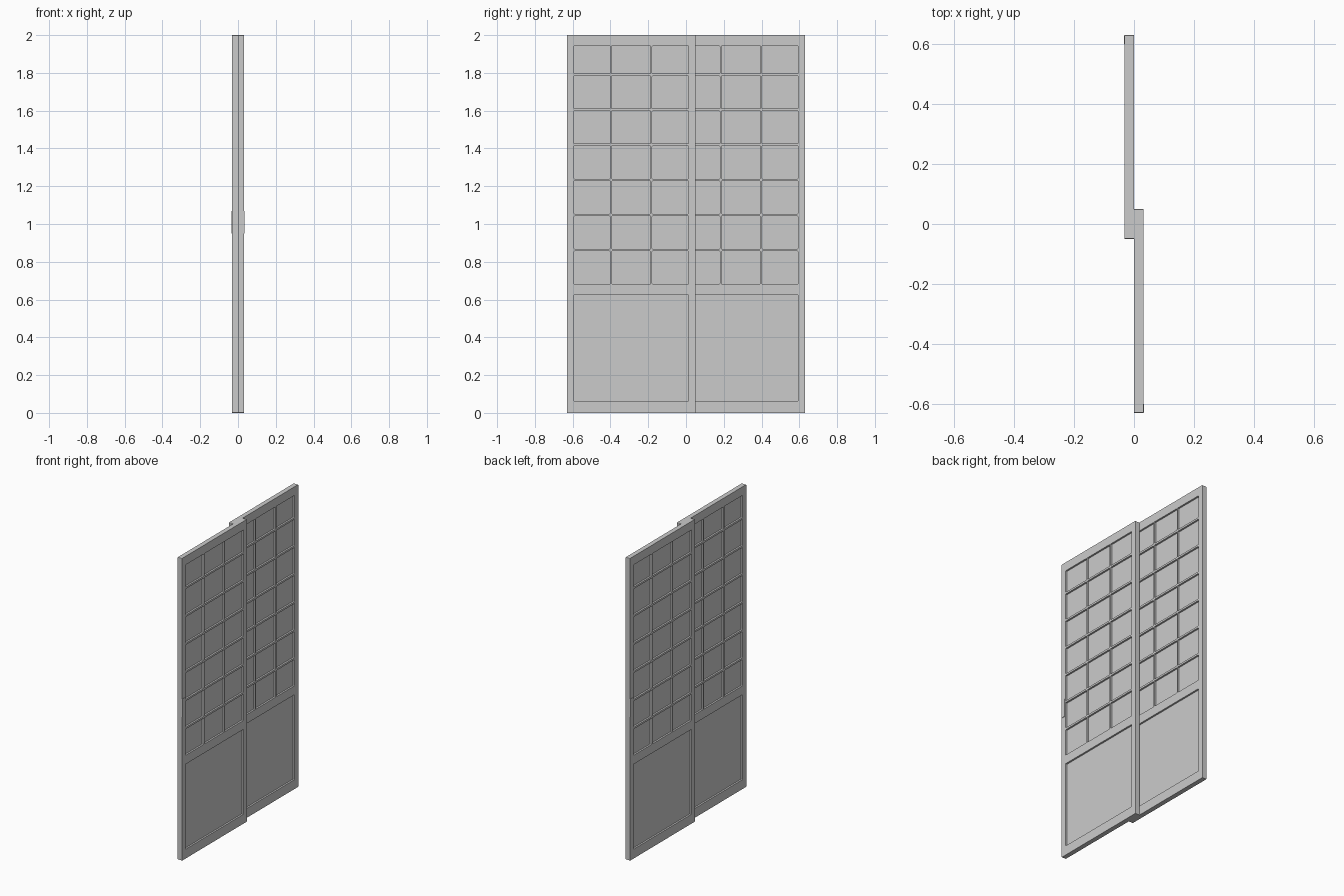
import bpy, bmesh, math
from mathutils import Matrix

if "Cube" in bpy.data.objects:
    bpy.data.objects.remove(bpy.data.objects["Cube"], do_unlink=True)

GREY = (0.6, 0.6, 0.6, 1)
mat = bpy.data.materials.new("pale grey")
mat.use_nodes = True
mat.diffuse_color = GREY
mat.node_tree.nodes["Principled BSDF"].inputs["Base Color"].default_value = GREY

THICK = 0.031
HALF = THICK / 2

# Alternating edges of wood and openings across the door and up it
Y_CUTS = [-0.63, -0.593, -0.402, -0.394, -0.187, -0.179, 0.014, 0.05]
Z_CUTS = [0, 0.062, 0.624, 0.683]
for row in range(6):
    Z_CUTS += [0.683 + 0.1855 * row + 0.173, 0.683 + 0.1855 * (row + 1)]
Z_CUTS += [1.943, 2]


def finish(bm, name):
    mesh = bpy.data.meshes.new(name)
    bm.to_mesh(mesh)
    bm.free()
    mesh.materials.append(mat)
    obj = bpy.data.objects.new(name, mesh)
    bpy.context.collection.objects.link(obj)
    return obj


def box(name, low, high, turn):
    bm = bmesh.new()
    bmesh.ops.create_cube(bm, size=1)
    for v in bm.verts:
        v.co = [(a + b) / 2 + c * (b - a) for a, b, c in zip(low, high, v.co)]
    bm.transform(turn)
    return finish(bm, name)


def lattice(name, turn):
    """Frame with a pane grid over one wide lower opening."""
    bm = bmesh.new()
    grid = [[bm.verts.new((0, y, z)) for z in Z_CUTS] for y in Y_CUTS]
    for i in range(len(Y_CUTS) - 1):
        for j in range(len(Z_CUTS) - 1):
            opening = j % 2 and (i % 2 or (j == 1 and 0 < i < 6))
            if not opening:
                bm.faces.new((grid[i][j], grid[i + 1][j],
                              grid[i + 1][j + 1], grid[i][j + 1]))
    bmesh.ops.delete(bm, geom=[v for v in bm.verts if not v.link_faces], context='VERTS')
    solid = bmesh.ops.extrude_face_region(bm, geom=bm.faces[:], use_keep_orig=True)
    for v in solid["geom"]:
        if isinstance(v, bmesh.types.BMVert):
            v.co.x = THICK
    bmesh.ops.recalc_face_normals(bm, faces=bm.faces[:])
    # Slightly rounded opening corners
    corners = [e for e in bm.edges if len(e.link_faces) == 2
               and abs(e.verts[0].co.x - e.verts[1].co.x) > HALF
               and e.calc_face_angle() > 1]
    bmesh.ops.bevel(bm, geom=corners, offset=0.003, segments=2, profile=0.5,
                    affect='EDGES', clamp_overlap=True)
    bm.transform(turn)
    return finish(bm, name)


# Two overlapping sliding doors, one the half turn of the other
for side, angle in (("front", 0), ("back", math.pi)):
    turn = Matrix.Rotation(angle, 4, 'Z')
    lattice(side + "_door_frame", turn)
    # Thin sheet behind the openings, recessed from both faces
    box(side + "_door_panel", (HALF - 0.004, -0.61, 0.03),
        (HALF + 0.004, 0.03, 1.97), turn)
    # Slim pull plate on the outer stile
    box(side + "_door_pull", (THICK - 0.002, -0.628, 0.95),
        (THICK + 0.003, -0.6, 1.07), turn)
